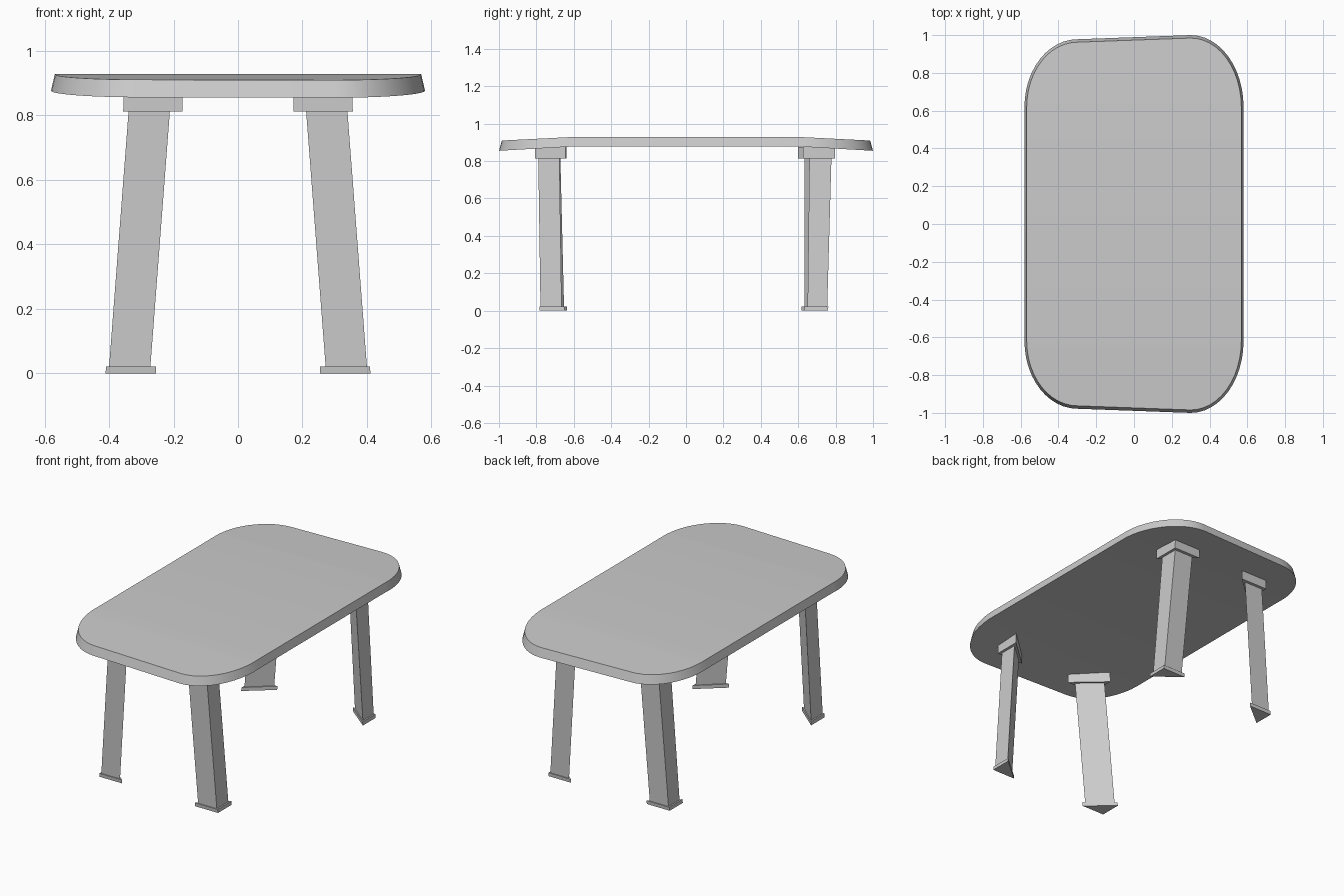
import bpy, bmesh
from math import sin, cos, pi

if "Cube" in bpy.data.objects:
    bpy.data.objects.remove(bpy.data.objects["Cube"])


def finish(bm, name):
    bmesh.ops.recalc_face_normals(bm, faces=bm.faces)
    mesh = bpy.data.meshes.new(name)
    bm.to_mesh(mesh)
    bm.free()
    obj = bpy.data.objects.new(name, mesh)
    bpy.context.collection.objects.link(obj)
    return obj


def loft(name, lower, upper):
    """Closed solid between two rings of the same point count."""
    bm = bmesh.new()
    a = [bm.verts.new(p) for p in lower]
    b = [bm.verts.new(p) for p in upper]
    bm.faces.new(a)
    bm.faces.new(b)
    for i in range(len(a)):
        j = (i + 1) % len(a)
        bm.faces.new((a[i], a[j], b[j], b[i]))
    return finish(bm, name)


# Table top: rounded outline, ends droop slightly, right side a bit longer
STEPS = 12


def side_points(side, inset):
    """One long side with its two corners, from front to back."""
    length = 1.0 if side > 0 else 0.978
    back = []
    for i in range(STEPS + 1):
        t = pi / 2 * i / STEPS
        x = 0.3 + (0.28 - inset) * cos(t)
        y = 0.62 + (length - 0.62 - inset * 1.3) * sin(t)
        back.append((side * x, y))
    front = [(x, -y) for x, y in reversed(back)]
    return front + back


def make_top():
    bm = bmesh.new()
    layers = []
    for inset, z_mid, z_end in ((0, 0.877, 0.855), (0.012, 0.928, 0.909)):
        rows = []
        for side in (-1, 1):
            row = []
            for x, y in side_points(side, inset):
                drop = max(0, abs(y) - 0.62) / 0.38
                row.append(bm.verts.new((x, y, z_mid + (z_end - z_mid) * drop)))
            rows.append(row)
        left, right = rows
        for i in range(len(left) - 1):
            bm.faces.new((left[i], right[i], right[i + 1], left[i + 1]))
        layers.append(right + left[::-1])
    low, high = layers
    for i in range(len(low)):
        j = (i + 1) % len(low)
        bm.faces.new((low[i], low[j], high[j], high[i]))
    top = finish(bm, "table_top")
    bpy.context.view_layer.objects.active = top
    top.select_set(True)
    bpy.ops.object.shade_smooth_by_angle(angle=0.6)
    top.select_set(False)


make_top()


# Legs: right-angled triangular section, square corner facing outwards
def triangle(sx, sy, x_out, x_in, y_out, y_in, z):
    return [(sx * x_out, sy * y_out, z), (sx * x_in, sy * y_out, z),
            (sx * x_out, sy * y_in, z)]


# name, x side, y side, (outer y, inner y) at top and at bottom
LEGS = (("front_right", 1, -1, (0.79, 0.677), (0.778, 0.665)),
        ("front_left", -1, -1, (0.785, 0.672), (0.765, 0.652)),
        ("back_right", 1, 1, (0.778, 0.66), (0.755, 0.65)),
        ("back_left", -1, 1, (0.752, 0.634), (0.742, 0.634)))

for name, sx, sy, (to, ti), (bo, bi) in LEGS:
    loft(name + "_leg",
         triangle(sx, sy, 0.40, 0.272, bo, bi, 0.018),
         triangle(sx, sy, 0.338, 0.21, to, ti, 0.83))
    loft(name + "_foot",
         triangle(sx, sy, 0.411, 0.254, bo + 0.004, bi - 0.016, 0.0),
         triangle(sx, sy, 0.409, 0.254, bo + 0.006, bi - 0.016, 0.022))
    loft(name + "_mount",
         triangle(sx, sy, 0.356, 0.172, to + 0.018, ti - 0.034, 0.813),
         triangle(sx, sy, 0.354, 0.172, to + 0.018, ti - 0.034, 0.874))
